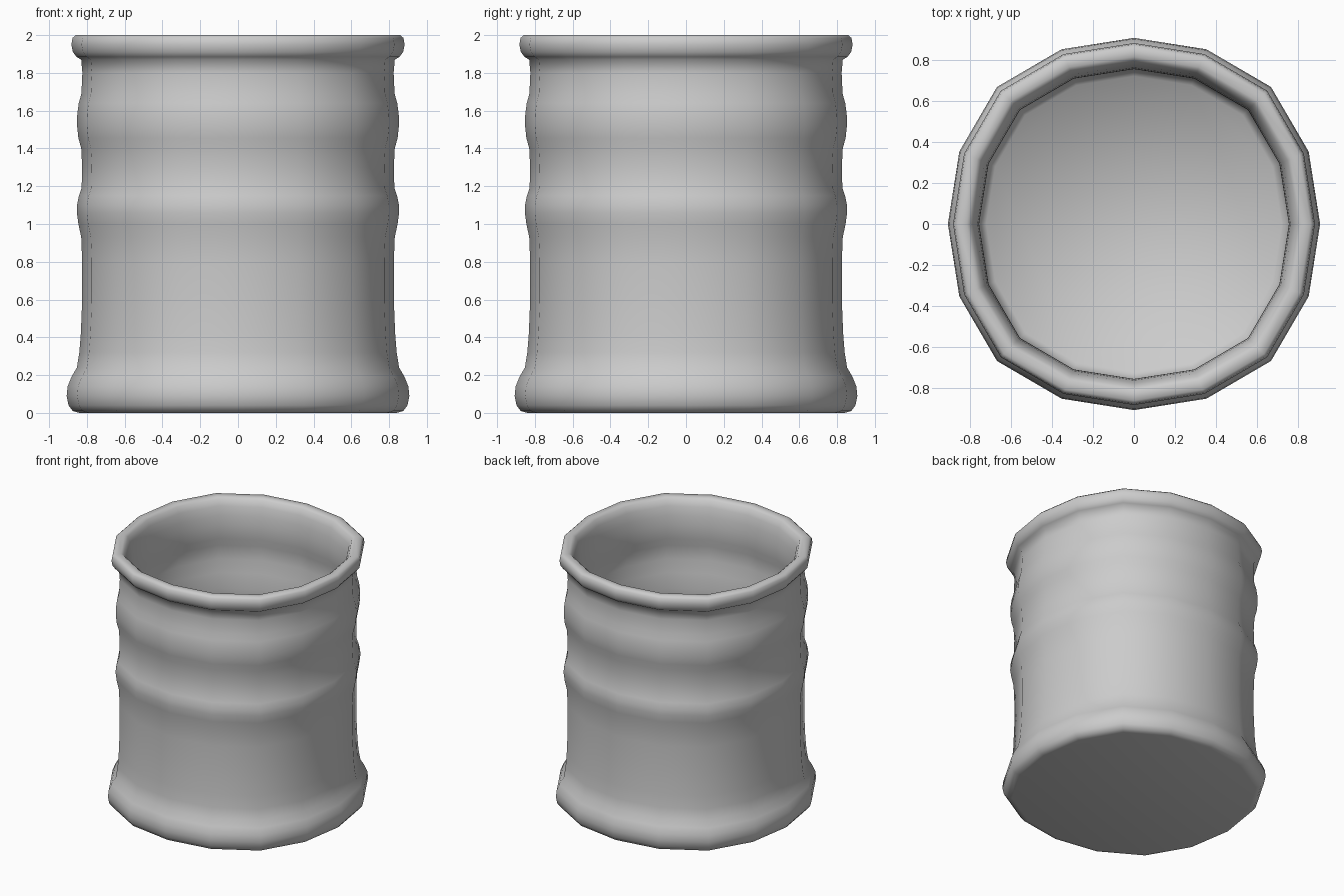
import bpy, bmesh, math

SIDES = 16
# slightly squarish ring: radius factor for successive corners from an axis to the diagonal
FACTOR = [1.0, 1.016, 1.041, 1.016]

# outer wall from the base up over the rim (radius, height)
outer = [(0.84, 0.0), (0.875, 0.01), (0.897, 0.04), (0.907, 0.09), (0.902, 0.14), (0.882, 0.19),
         (0.853, 0.24), (0.84, 0.32), (0.832, 0.42), (0.825, 0.6), (0.825, 0.8),
         (0.83, 0.93), (0.845, 1.0), (0.853, 1.06), (0.852, 1.10), (0.842, 1.15),
         (0.828, 1.19), (0.825, 1.3), (0.83, 1.4), (0.845, 1.455), (0.852, 1.52),
         (0.851, 1.58), (0.843, 1.64), (0.829, 1.69), (0.824, 1.8), (0.83, 1.87),
         (0.855, 1.885), (0.874, 1.91), (0.882, 1.95), (0.876, 1.985), (0.86, 2.0)]
# inner wall from the rim down to the floor
inner = [(0.815, 2.0), (0.795, 1.985), (0.775, 1.94), (0.762, 1.87), (0.756, 1.8),
         (0.758, 1.69), (0.775, 1.63), (0.78, 1.52), (0.762, 1.42), (0.755, 1.3),
         (0.757, 1.19), (0.775, 1.13), (0.775, 1.05), (0.76, 0.95), (0.755, 0.8),
         (0.755, 0.6), (0.762, 0.4), (0.765, 0.25), (0.755, 0.15), (0.72, 0.1)]

bm = bmesh.new()
rings = []
for r, z in outer + inner:
    ring = []
    for i in range(SIDES):
        a = 2 * math.pi * i / SIDES
        k = r * FACTOR[i % 4]
        ring.append(bm.verts.new((k * math.cos(a), k * math.sin(a), z)))
    rings.append(ring)

# walls
for lo, hi in zip(rings, rings[1:]):
    for i in range(SIDES):
        j = (i + 1) % SIDES
        bm.faces.new((lo[i], lo[j], hi[j], hi[i]))
# underside and inside floor
bm.faces.new(rings[0][::-1])
bm.faces.new(rings[-1])
bmesh.ops.recalc_face_normals(bm, faces=bm.faces)

mesh = bpy.data.meshes.new("barrel_pot")
bm.to_mesh(mesh)
bm.free()
pot = bpy.data.objects.new("barrel_pot", mesh)
bpy.context.collection.objects.link(pot)

# smooth shading with a crisp underside
bpy.context.view_layer.objects.active = pot
pot.select_set(True)
bpy.ops.object.shade_smooth_by_angle(angle=math.radians(60))
